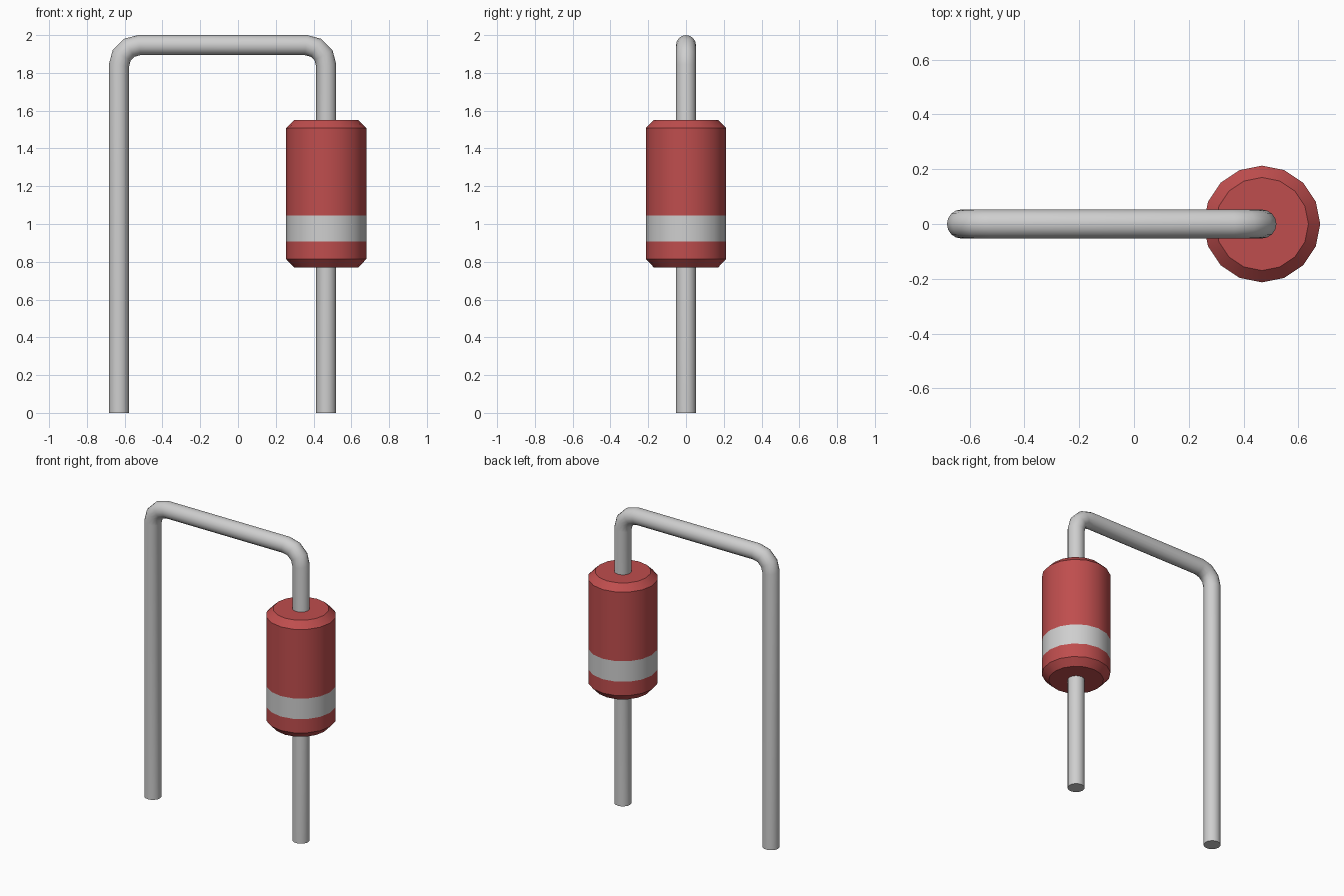
import bpy, bmesh, math
from mathutils import Vector, Matrix

cube = bpy.data.objects.get("Cube")
if cube:
    bpy.data.objects.remove(cube, do_unlink=True)


def material(name, rgb):
    m = bpy.data.materials.new(name)
    m.use_nodes = True
    m.diffuse_color = (*rgb, 1)
    m.node_tree.nodes["Principled BSDF"].inputs["Base Color"].default_value = (*rgb, 1)
    return m


def smooth(obj):
    bpy.ops.object.select_all(action='DESELECT')
    obj.select_set(True)
    bpy.context.view_layer.objects.active = obj
    bpy.ops.object.shade_smooth_by_angle(angle=math.radians(35))


red = material("red casing", (0.52, 0.075, 0.075))
grey = material("light grey metal", (0.62, 0.62, 0.62))

LEFT_X, RIGHT_X = 0.467, -0.63     # wire leg centres
WIRE_R, BEND_R, BEND_Z = 0.053, 0.107, 1.84
BODY_R, RIM_R = 0.213, 0.17

# Bent wire: two legs joined by a bridge with three-step corners
path = [(RIGHT_X, 0)]
for cx, start in ((RIGHT_X + BEND_R, 180), (LEFT_X - BEND_R, 90)):
    for i in range(4):
        a = math.radians(start - 30 * i)
        path.append((cx + BEND_R * math.cos(a), BEND_Z + BEND_R * math.sin(a)))
path.append((LEFT_X, 0))

# Sweep a 16-sided ring along the path, mitred at every joint
SIDES = 16
bm = bmesh.new()
rings = []
pts = [Vector((x, 0, z)) for x, z in path]
for i, p in enumerate(pts):
    d_in = (p - pts[i - 1]).normalized() if i else (pts[1] - p).normalized()
    d_out = (pts[i + 1] - p).normalized() if i < len(pts) - 1 else d_in
    tangent = (d_in + d_out).normalized()
    side = Vector((0, 1, 0)).cross(tangent) / tangent.dot(d_in)
    ring = []
    for k in range(SIDES):
        a = math.tau * k / SIDES
        ring.append(bm.verts.new(p + WIRE_R * (math.cos(a) * side + math.sin(a) * Vector((0, 1, 0)))))
    rings.append(ring)
for r0, r1 in zip(rings, rings[1:]):
    for k in range(SIDES):
        n = (k + 1) % SIDES
        bm.faces.new((r0[k], r0[n], r1[n], r1[k]))
bm.faces.new(rings[0])
bm.faces.new(rings[-1])
bmesh.ops.recalc_face_normals(bm, faces=bm.faces)
mesh = bpy.data.meshes.new("bent_wire")
bm.to_mesh(mesh)
bm.free()
mesh.materials.append(grey)
wire = bpy.data.objects.new("bent_wire", mesh)
bpy.context.collection.objects.link(wire)
smooth(wire)

# Casing: lathed barrel with chamfered rims and a grey band
profile = [(0, 0.77), (RIM_R, 0.77), (BODY_R, 0.815), (BODY_R, 0.908),
           (BODY_R, 1.045), (BODY_R, 1.508), (RIM_R, 1.55), (0, 1.55)]
bm = bmesh.new()
verts = [bm.verts.new((r, 0, z)) for r, z in profile]
edges = [bm.edges.new(pair) for pair in zip(verts, verts[1:])]
bmesh.ops.spin(bm, geom=verts + edges, cent=(0, 0, 0), axis=(0, 0, 1),
               angle=math.tau, steps=16, use_merge=True)
bmesh.ops.remove_doubles(bm, verts=bm.verts, dist=1e-4)
bmesh.ops.recalc_face_normals(bm, faces=bm.faces)
for f in bm.faces:
    f.material_index = int(0.908 < f.calc_center_median().z < 1.045)
mesh = bpy.data.meshes.new("casing")
bm.to_mesh(mesh)
bm.free()
mesh.materials.append(red)
mesh.materials.append(grey)
casing = bpy.data.objects.new("casing", mesh)
casing.location.x = LEFT_X
bpy.context.collection.objects.link(casing)
smooth(casing)
